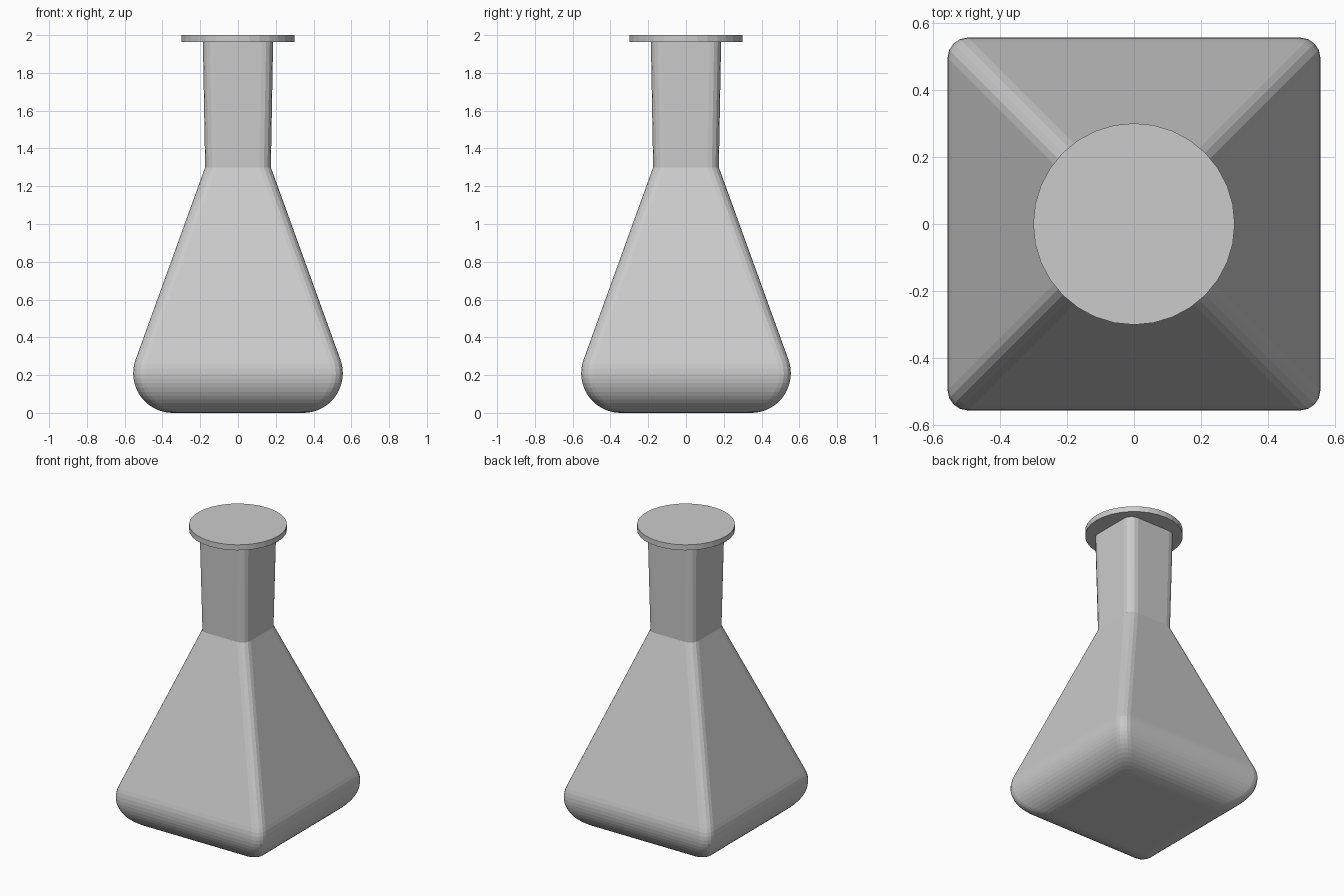
import bpy, bmesh
from math import sin, cos, pi, radians

if "Cube" in bpy.data.objects:
    bpy.data.objects.remove(bpy.data.objects["Cube"])

CORNER, SEG = 0.06, 4


def section(h, z):
    """Rounded square of half width h at height z."""
    pts = []
    for q in range(4):
        a0 = q * pi / 2
        cx = (h - CORNER) * (1 if q in (0, 3) else -1)
        cy = (h - CORNER) * (1 if q in (0, 1) else -1)
        for i in range(SEG + 1):
            a = a0 + i * pi / 2 / SEG
            pts.append((cx + CORNER * cos(a), cy + CORNER * sin(a), z))
    return pts


def loft(name, profile):
    """Skin stacked sections and cap both ends."""
    bm = bmesh.new()
    rings = [[bm.verts.new(p) for p in section(h, z)] for h, z in profile]
    n = len(rings[0])
    for a, b in zip(rings, rings[1:]):
        for i in range(n):
            j = (i + 1) % n
            bm.faces.new((a[i], a[j], b[j], b[i]))
    bm.faces.new(rings[0][::-1])
    bm.faces.new(rings[-1])
    me = bpy.data.meshes.new(name)
    bm.to_mesh(me)
    bm.free()
    ob = bpy.data.objects.new(name, me)
    bpy.context.collection.objects.link(ob)
    return ob


# Flask: rounded base running into sloping sides, then a slightly flaring neck
R, STEPS = 0.21, 16
profile = []
for i in range(STEPS + 1):
    a = radians(-90 + 110 * i / STEPS)
    profile.append((0.345 + R * cos(a), R + R * sin(a)))
profile += [(0.174, 1.3), (0.186, 1.97)]
loft("flask_body", profile)

# Round lid on the neck
bpy.ops.mesh.primitive_cylinder_add(vertices=32, radius=0.3, depth=0.037,
                                    location=(0, 0, 1.9815))
bpy.context.object.name = "round_lid"
